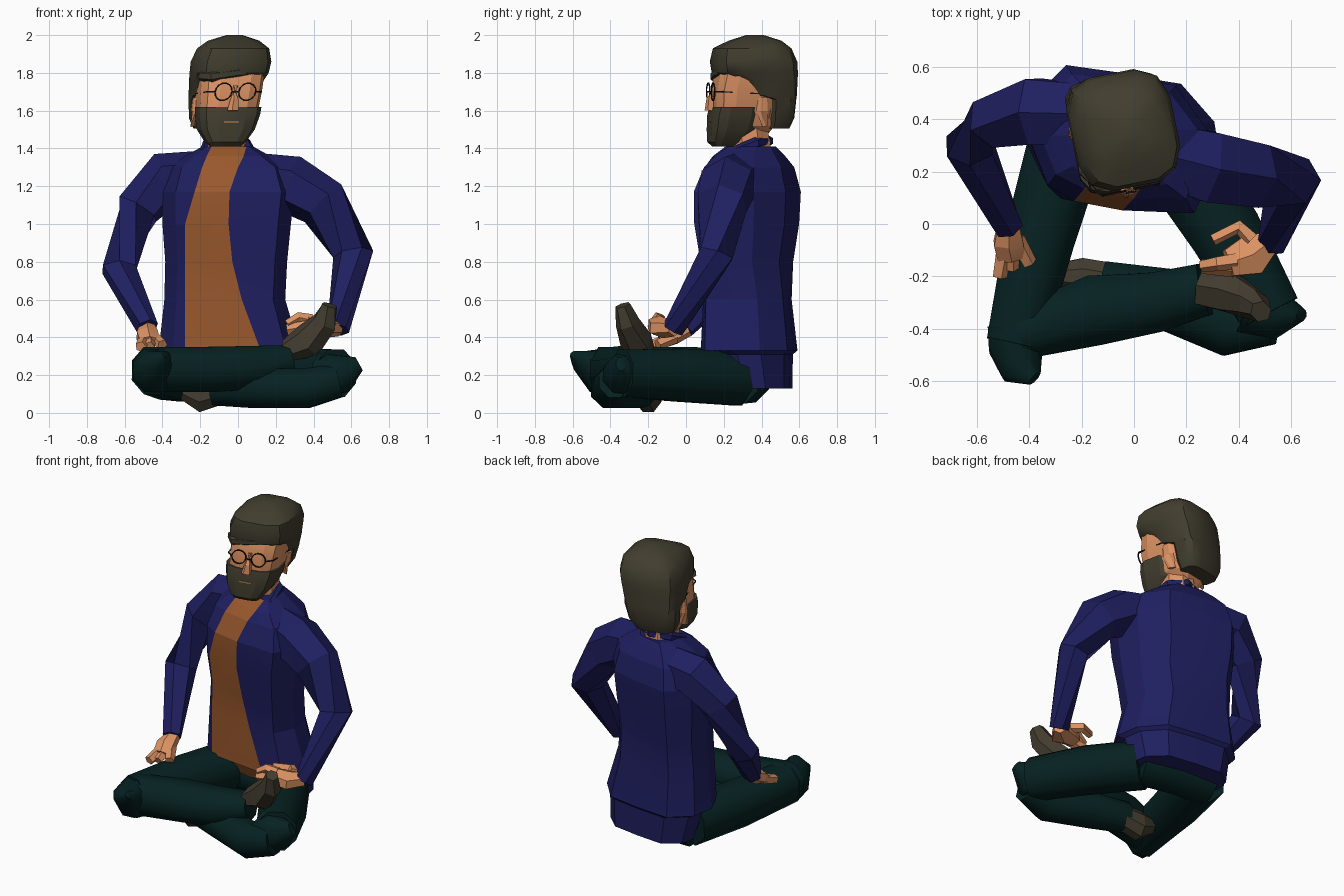
import bpy, bmesh, math
from mathutils import Vector, Matrix


def material(name, rgb):
    m = bpy.data.materials.new(name)
    m.diffuse_color = (*rgb, 1)
    return m


BLUE = material("navy_cloth", (0.0135, 0.0135, 0.118))
GREEN = material("dark_green_cloth", (0.002, 0.0155, 0.0155))
ORANGE = material("rust_cloth", (0.32, 0.098, 0.026))
SKIN = material("skin", (0.72, 0.29, 0.125))
HAIR = material("dark_brown_hair", (0.054, 0.047, 0.028))
SHOE = material("brown_leather", (0.056, 0.046, 0.029))
BLACK = material("black_metal", (0.008, 0.008, 0.008))


def loft(name, rings, mats, angle=15, pick=None):
    """Skin a list of equal rings, with both ends capped."""
    n = len(rings[0])
    verts = [p for r in rings for p in r]
    faces = [(k * n + i, k * n + (i + 1) % n, (k + 1) * n + (i + 1) % n, (k + 1) * n + i)
             for k in range(len(rings) - 1) for i in range(n)]
    faces += [tuple(reversed(range(n))), tuple(range(len(verts) - n, len(verts)))]
    me = bpy.data.meshes.new(name)
    me.from_pydata(verts, [], faces)
    for m in mats:
        me.materials.append(m)
    if pick:
        for p in me.polygons[:-2]:
            p.material_index = pick(p.index // n, p.index % n)
    bm = bmesh.new()
    bm.from_mesh(me)
    bmesh.ops.recalc_face_normals(bm, faces=bm.faces)
    bm.to_mesh(me)
    bm.free()
    obj = bpy.data.objects.new(name, me)
    bpy.context.collection.objects.link(obj)
    bpy.ops.object.select_all(action='DESELECT')
    obj.select_set(True)
    bpy.context.view_layer.objects.active = obj
    bpy.ops.object.shade_smooth_by_angle(angle=math.radians(angle))
    return obj


def limb(name, pts, radii, mat, n=6, angle=15, frame=Matrix()):
    """Tube through points; a radius may be (sideways, vertical)."""
    pts = [Vector(p) for p in pts]
    grow = 1 / math.cos(math.pi / n) if n == 8 else 1
    rings = []
    for i, (p, r) in enumerate(zip(pts, radii)):
        a = (p - pts[i - 1]).normalized() if i else Vector()
        b = (pts[i + 1] - p).normalized() if i < len(pts) - 1 else Vector()
        t = (a + b).normalized()
        side = t.cross(Vector((0, 0, 1)) if abs(t.z) < 0.98 else Vector((0, 1, 0))).normalized()
        up = side.cross(t)
        ru, rv = r if isinstance(r, tuple) else (r, r)
        turns = [2 * math.pi * (k + 0.5) / n for k in range(n)]
        rings.append([frame @ (p + grow * (side * ru * math.cos(w) + up * rv * math.sin(w)))
                      for w in turns])
    return loft(name, rings, [mat], angle)


# Jacket body with the shirt showing in the open front; the chest is twisted
def torso_ring(z, xl, xr, yf, yb, sl, sr):
    w, d, c = xr - xl, yb - yf, (xl + xr) / 2
    pts = [(sl, yf), (sr, yf), (xr - .1 * w, yf + .08 * d), (xr, yf + .4 * d),
           (xr - .03 * w, yf + .72 * d), (xr - .2 * w, yb), (c, yb + .02 * d),
           (xl + .2 * w, yb), (xl + .03 * w, yf + .72 * d), (xl, yf + .4 * d),
           (xl + .1 * w, yf + .08 * d)]
    twist = .12 if z < .7 else .19
    return [Vector((x, y - twist * (x + .06), z)) for x, y in pts]


torso = [(.13, -.33, .28, .24, .545, -.2, .02), (.31, -.37, .30, .16, .545, -.25, .09),
         (.33, -.42, .33, .10, .565, -.28, .12), (.60, -.39, .25, .10, .535, -.28, .02),
         (.80, -.385, .26, .09, .53, -.28, -.03), (1.0, -.40, .28, .055, .56, -.28, -.05),
         (1.17, -.40, .30, .055, .57, -.23, -.045), (1.30, -.36, .26, .11, .54, -.19, .0),
         (1.36, -.28, .17, .16, .50, -.165, .03), (1.41, -.19, .08, .23, .46, -.14, .045)]
loft("jacket_and_shirt", [torso_ring(*r) for r in torso], [BLUE, ORANGE], 12,
     lambda k, i: 1 if i == 0 else 0)
limb("jacket_collar", [(-.18, .28, 1.38), (-.16, .39, 1.43), (-.05, .435, 1.44), (.04, .37, 1.43),
                       (.07, .24, 1.38)], [.025, .03, .03, .03, .025], BLUE, 6, 40)

# Sleeves
limb("right_sleeve", [(-.16, .42, 1.26), (-.38, .43, 1.24), (-.53, .40, 1.08), (-.63, .30, .76),
                      (-.48, -.01, .45)], [.13, .145, (.11, .125), (.10, .09), .06], BLUE)
limb("left_sleeve", [(.06, .28, 1.25), (.28, .22, 1.21), (.45, .19, 1.11), (.61, .16, .84),
                     (.53, -.07, .44)], [.13, .155, .14, (.11, .10), .06], BLUE)

# Crossed legs
limb("trouser_seat", [(-.29, .33, .17), (-.05, .32, .17), (.2, .27, .16)], [.11, .115, .11],
     GREEN, 8, 55)
limb("right_thigh", [(-.25, .33, .20), (-.36, -.05, .21), (-.455, -.46, .225)],
     [(.15, .14), (.135, .14), (.11, .125)], GREEN, 8, 55)
limb("right_knee", [(-.45, -.40, .225), (-.455, -.47, .225), (-.43, -.545, .275), (-.38, -.59, .31)],
     [(.11, .12), (.10, .12), (.085, .06), (.03, .02)], GREEN, 8, 55)
limb("right_shin", [(-.44, -.42, .23), (-.15, -.33, .23), (.08, -.30, .24), (.27, -.25, .28)],
     [(.10, .12), (.135, .12), (.115, .115), (.10, .08)], GREEN, 8, 55)
limb("left_thigh", [(.15, .27, .18), (.35, -.03, .20), (.52, -.34, .21)],
     [(.15, .14), (.14, .14), (.12, .125)], GREEN, 8, 55)
limb("left_knee", [(.46, -.30, .20), (.55, -.35, .21), (.64, -.345, .26)],
     [(.13, .12), (.09, .10), (.025, .04)], GREEN, 8, 55)
limb("left_shin", [(.53, -.38, .17), (.36, -.39, .13), (.10, -.28, .13), (-.13, -.22, .13)],
     [(.08, .09), (.115, .105), (.115, .105), (.08, .09)], GREEN, 8, 55)

# Shoes
limb("right_shoe", [(.26, -.24, .33), (.37, -.265, .38), (.46, -.31, .48), (.485, -.335, .57)],
     [(.08, .06), (.085, .095), (.06, .075), (.04, .045)], SHOE)
limb("left_shoe", [(-.08, -.22, .12), (-.20, -.20, .095), (-.29, -.20, .12)],
     [.07, (.07, .09), (.05, .05)], SHOE, 8)

# Hands
limb("right_palm", [(-.48, .01, .45), (-.48, -.07, .41), (-.47, -.13, .375)],
     [.045, (.065, .05), (.06, .035)], SKIN)
limb("left_palm", [(.53, -.06, .45), (.45, -.12, .45), (.36, -.15, .47)],
     [.045, (.09, .055), (.06, .05)], SKIN)
fingers = [[(-.50, -.11, .38), (-.515, -.2, .35)], [(-.47, -.11, .38), (-.47, -.17, .35)],
           [(-.45, -.06, .40), (-.40, -.15, .36)], [(.38, -.17, .46), (.26, -.16, .44)],
           [(.39, -.14, .49), (.32, -.15, .505), (.26, -.16, .47)],
           [(.45, -.06, .47), (.40, -.01, .47), (.30, -.06, .48)]]
for i, f in enumerate(fingers):
    limb(f"finger_{i + 1}", f, [.034, .03, .024][:len(f)], SKIN, 5)

# Head parts share a frame turned and leaning slightly to one side
LEAN = Matrix.Identity(4)
LEAN[0][2], LEAN[0][3] = .14, -.14 * 1.7
HEAD = Matrix.Translation((-.06, .36, 0)) @ LEAN @ Matrix.Rotation(.2, 4, 'Z')


def head_loft(name, rows, mat, angle, power=.6, n=12):
    """Rounded-box rings given as height, half width, front and back."""
    rings = []
    for z, hw, yf, yb in rows:
        ring = []
        for k in range(n):
            a = 2 * math.pi * (k + .5) / n
            c, s = (math.copysign(abs(v) ** power, v) for v in (math.cos(a), math.sin(a)))
            ring.append(HEAD @ Vector((hw * c, (yf + yb) / 2 + (yb - yf) / 2 * s, z)))
        rings.append(ring)
    return loft(name, rings, [mat], angle)


limb("neck", [(-.06, .36, 1.28), (-.06, .33, 1.52)], [.105, .10], SKIN, 8)
head_loft("face", [(1.45, .08, -.21, .05), (1.52, .14, -.22, .10), (1.60, .16, -.222, .13),
                   (1.70, .168, -.222, .15), (1.80, .172, -.20, .15), (1.88, .15, -.16, .15)],
          SKIN, 20, .55)
head_loft("hair", [(1.505, .125, .045, .18), (1.56, .155, .04, .205), (1.66, .17, .035, .215),
                   (1.68, .178, -.06, .218), (1.76, .19, -.12, .222), (1.80, .198, -.215, .224),
                   (1.86, .202, -.225, .22), (1.93, .18, -.21, .19), (1.97, .13, -.13, .14),
                   (2.0, .04, -.04, .05)], HAIR, 35)
limb("hair_fringe", [(-.17, -.12, 1.785), (-.125, -.185, 1.78), (.0, -.195, 1.80), (.13, -.165, 1.81)],
     [.028, .03, .025, .025], HAIR, 6, 35, HEAD)
head_loft("beard", [(1.41, .08, -.22, -.12), (1.435, .105, -.245, -.05), (1.50, .148, -.245, .01),
                    (1.58, .168, -.24, .03), (1.62, .171, -.228, .03)], HAIR, 20)
limb("nose", [(0, -.215, 1.73), (0, -.235, 1.66), (0, -.24, 1.60)],
     [.014, (.022, .022), (.032, .026)], SKIN, 5, 15, HEAD)
limb("mouth", [(-.04, -.241, 1.54), (.04, -.241, 1.54)], [.005, .005], SKIN, 4, 15, HEAD)

# Ears and spectacles, mirrored
for s, side in ((-1, "right"), (1, "left")):
    limb(side + "_ear", [(s * .143, .03, 1.52), (s * .157, .02, 1.60), (s * .162, .02, 1.67)],
         [(.012, .03), (.016, .04), (.012, .03)], SKIN, 6, 15, HEAD)
    rim = [(s * .064 + .046 * math.cos(a), -.234, 1.70 + .046 * math.sin(a))
           for a in (2 * math.pi * k / 14 for k in range(15))]
    limb(side + "_lens_rim", rim, [.0045] * 15, BLACK, 4, 15, HEAD)
    limb(side + "_temple", [(s * .11, -.234, 1.70), (s * .148, -.20, 1.70), (s * .166, .0, 1.69)],
         [.0045] * 3, BLACK, 4, 15, HEAD)
limb("spectacle_bridge", [(-.02, -.243, 1.70), (.02, -.243, 1.70)], [.0045] * 2, BLACK, 4, 15, HEAD)
